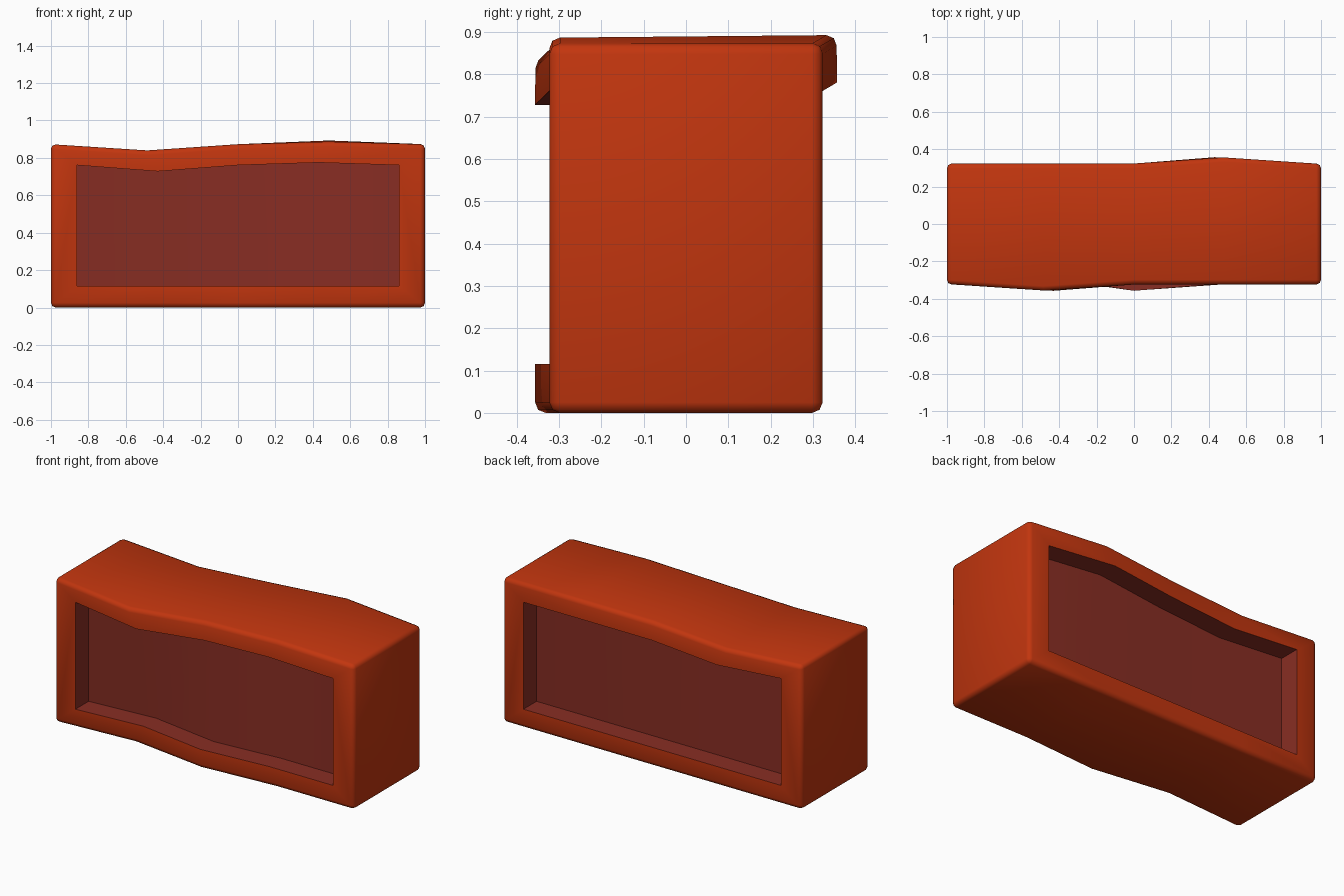
import bpy, bmesh, math

if "Cube" in bpy.data.objects:
    bpy.data.objects.remove(bpy.data.objects["Cube"])

def material(name, rgb):
    m = bpy.data.materials.new(name)
    m.diffuse_color = (*rgb, 1)
    m.use_nodes = True
    m.node_tree.nodes["Principled BSDF"].inputs["Base Color"].default_value = m.diffuse_color
    return m

# five stations along the block: outer rim x, recess x, top height
XO = [-1, -0.485, 0, 0.485, 1]
XI = [-0.86, -0.43, 0, 0.43, 0.86]
ZT_FRONT = [0.873, 0.84, 0.873, 0.887, 0.873]
ZT_BACK = [0.873, 0.84, 0.873, 0.893, 0.873]
# distance of the long edges from the centre line (front/back, top/bottom)
B, OUT, IN = 0.323, 0.357, 0.29
FRONT_TOP = [B, OUT, B, B, B]
FRONT_LOW = [B, IN, OUT, B, B]
BACK_TOP = [B, B, B, OUT, B]
BACK_LOW = [B] * 5
RIM, DEPTH = 0.112, 0.125

bm = bmesh.new()

def row(xs, ys, zs):
    return [bm.verts.new(p) for p in zip(xs, ys, zs)]

def strip(a, b, mat=0):
    for i in range(4):
        bm.faces.new((a[i], a[i + 1], b[i + 1], b[i])).material_index = mat

def side(sign, low, top, zt):
    """Rim and recessed panel of one long side; returns its outer rows."""
    yl, yt = [sign * v for v in low], [sign * v for v in top]
    zi = [z - RIM for z in zt]
    o_low, o_top = row(XO, yl, [0] * 5), row(XO, yt, zt)
    i_low, i_top = row(XI, yl, [RIM + 0.003] * 5), row(XI, yt, zi)
    d = -sign * DEPTH
    p_low = row(XI, [y + d for y in yl], [RIM + 0.003] * 5)
    p_top = row(XI, [y + d for y in yt], zi)
    strip(o_low, i_low)
    strip(i_top, o_top)
    strip(i_low, p_low, 1)
    strip(p_top, i_top, 1)
    strip(p_low, p_top, 1)
    for k in (0, 4):
        bm.faces.new((o_low[k], i_low[k], i_top[k], o_top[k]))
        bm.faces.new((i_low[k], p_low[k], p_top[k], i_top[k])).material_index = 1
    return o_low, o_top

f_low, f_top = side(-1, FRONT_LOW, FRONT_TOP, ZT_FRONT)
b_low, b_top = side(1, BACK_LOW, BACK_TOP, ZT_BACK)

# top, bottom and ends
strip(f_top, b_top)
strip(f_low, b_low)
for k in (0, 4):
    bm.faces.new((f_low[k], b_low[k], b_top[k], f_top[k]))
bmesh.ops.recalc_face_normals(bm, faces=bm.faces)

# rounded outer edges
outer = set(f_low + f_top + b_low + b_top)
edges = [e for e in bm.edges if e.verts[0] in outer and e.verts[1] in outer
         and e.calc_face_angle() > math.radians(55)]
bmesh.ops.bevel(bm, geom=edges, offset=0.025, offset_type='OFFSET', segments=2,
                profile=0.5, affect='EDGES', material=0)

mesh = bpy.data.meshes.new("brick")
bm.to_mesh(mesh)
bm.free()
mesh.materials.append(material("orange red clay", (0.54, 0.036, 0.0045)))
mesh.materials.append(material("dark red recess", (0.25, 0.027, 0.017)))
brick = bpy.data.objects.new("brick", mesh)
bpy.context.collection.objects.link(brick)
bpy.context.view_layer.objects.active = brick
brick.select_set(True)
bpy.ops.object.shade_smooth_by_angle(angle=math.radians(50))
